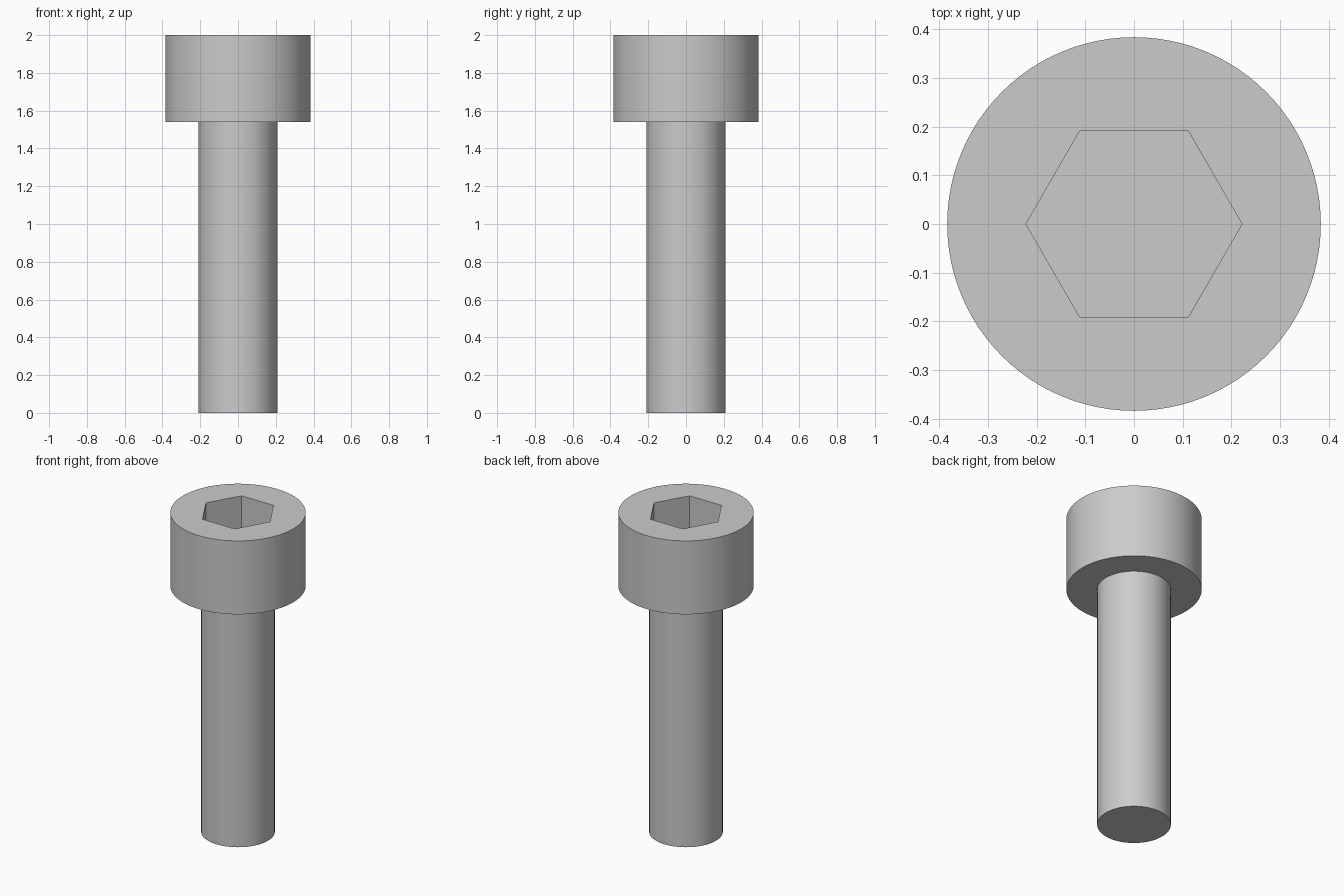
import bpy
import bmesh
from math import cos, sin, tau, radians

SIDES = 96
SHANK_R, HEAD_R, SOCKET_R = 0.209, 0.384, 0.222
COLLAR_Z, TOP_Z, SOCKET_DEPTH = 1.54, 2.0, 0.25

cube = bpy.data.objects.get("Cube")
if cube:
    bpy.data.objects.remove(cube, do_unlink=True)

steel = bpy.data.materials.new("steel_grey")
steel.use_nodes = True
colour = (0.6, 0.6, 0.6, 1.0)
steel.diffuse_color = colour
steel.node_tree.nodes["Principled BSDF"].inputs["Base Color"].default_value = colour


def ring(bm, radius, z, sides=SIDES):
    return [bm.verts.new((radius * cos(tau * i / sides), radius * sin(tau * i / sides), z))
            for i in range(sides)]


def wall(bm, a, b):
    n = len(a)
    for i in range(n):
        j = (i + 1) % n
        bm.faces.new((a[i], a[j], b[j], b[i]))


def finish(bm, name):
    mesh = bpy.data.meshes.new(name)
    bm.to_mesh(mesh)
    bm.free()
    mesh.materials.append(steel)
    mesh.shade_smooth()
    mesh.set_sharp_from_angle(angle=radians(30))
    obj = bpy.data.objects.new(name, mesh)
    bpy.context.scene.collection.objects.link(obj)


# Shank: plain cylinder, open where it meets the head
bm = bmesh.new()
bottom = ring(bm, SHANK_R, 0)
wall(bm, bottom, ring(bm, SHANK_R, COLLAR_Z))
bm.faces.new(bottom[::-1])
finish(bm, "shank")

# Head: flat underside, round side and a hexagonal socket
bm = bmesh.new()
collar = ring(bm, SHANK_R, COLLAR_Z)
lower = ring(bm, HEAD_R, COLLAR_Z)
upper = ring(bm, HEAD_R, TOP_Z)
rim = ring(bm, SOCKET_R, TOP_Z, 6)
floor = ring(bm, SOCKET_R, TOP_Z - SOCKET_DEPTH, 6)
wall(bm, collar, lower)
wall(bm, lower, upper)
wall(bm, rim, floor)
bm.faces.new(floor)
step = SIDES // 6
for k in range(6):
    arc = [upper[(k * step + i) % SIDES] for i in range(step + 1)]
    bm.faces.new(arc + [rim[(k + 1) % 6], rim[k]])
finish(bm, "socket_head")
